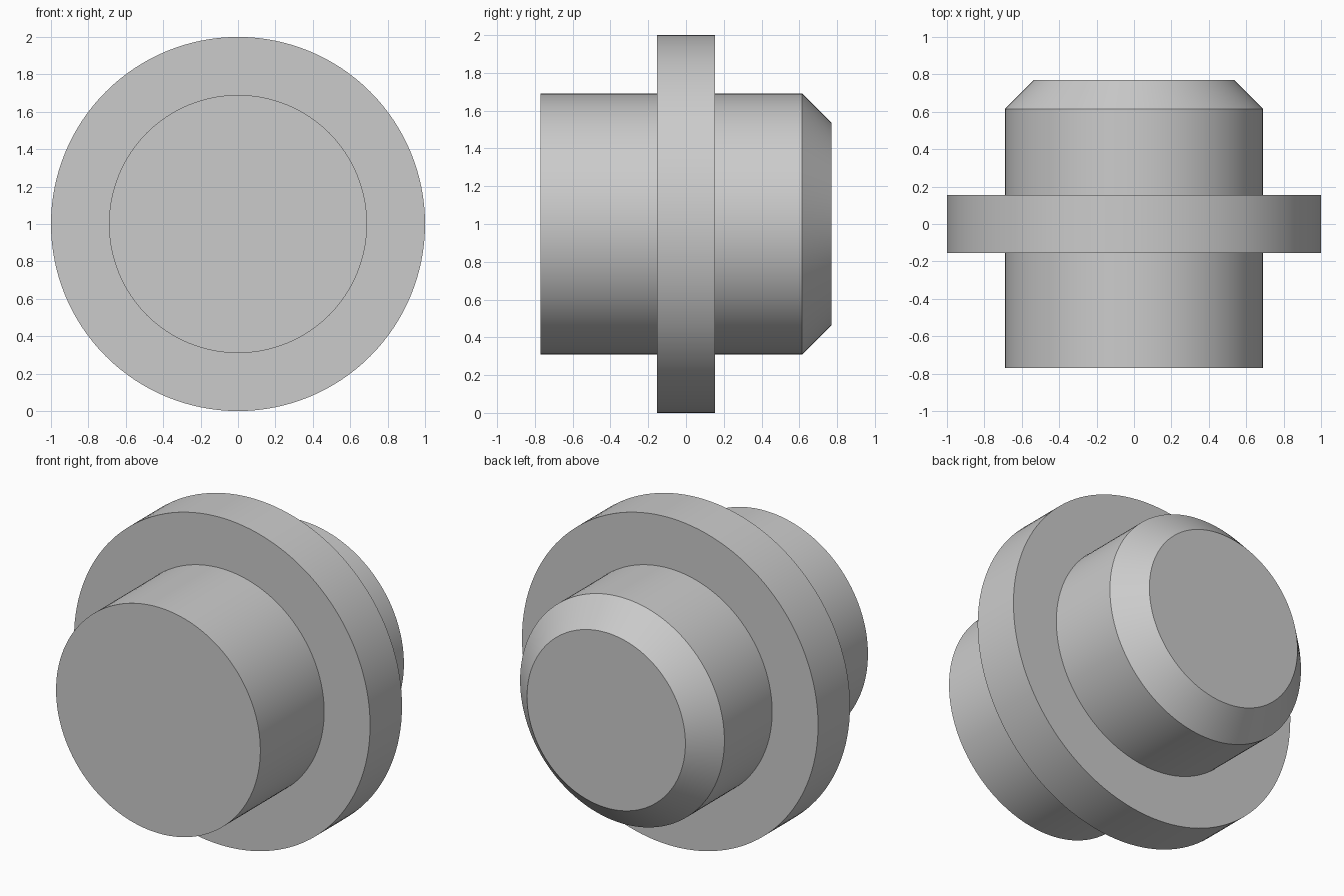
import bpy, bmesh, math
from mathutils import Matrix, Vector

cube = bpy.data.objects.get("Cube")
if cube:
    bpy.data.objects.remove(cube, do_unlink=True)

# Plain light grey
grey = bpy.data.materials.new("light_grey")
grey.use_nodes = True
colour = (0.6, 0.6, 0.6, 1)
grey.diffuse_color = colour
grey.node_tree.nodes["Principled BSDF"].inputs["Base Color"].default_value = colour

SIDES = 128
BODY, FLANGE, TIP = 0.69, 1.0, 0.535      # radii
END, HALF, CHAMFER = 0.77, 0.154, 0.615   # positions along y

# Half outline as (radius, y), from the flat front end to the chamfered back end
profile = [(BODY, -END), (BODY, -HALF), (FLANGE, -HALF), (FLANGE, HALF),
           (BODY, HALF), (BODY, CHAMFER), (TIP, END)]

# Turn the outline around the y axis and cap both ends
bm = bmesh.new()
rings = []
for radius, y in profile:
    ring = []
    for i in range(SIDES):
        turn = Matrix.Rotation(math.tau * i / SIDES, 3, 'Y')
        ring.append(bm.verts.new(turn @ Vector((radius, y, 0)) + Vector((0, 0, 1))))
    rings.append(ring)
for a, b in zip(rings, rings[1:]):
    for i in range(SIDES):
        j = (i + 1) % SIDES
        bm.faces.new((a[i], a[j], b[j], b[i]))
bm.faces.new(rings[0])
bm.faces.new(rings[-1])
bmesh.ops.recalc_face_normals(bm, faces=bm.faces)

mesh = bpy.data.meshes.new("flanged_plug")
bm.to_mesh(mesh)
bm.free()
mesh.materials.append(grey)
plug = bpy.data.objects.new("flanged_plug", mesh)
bpy.context.collection.objects.link(plug)

# Smooth the round walls, keep the rims sharp
bpy.ops.object.select_all(action='DESELECT')
plug.select_set(True)
bpy.context.view_layer.objects.active = plug
bpy.ops.object.shade_smooth_by_angle(angle=math.radians(30))
